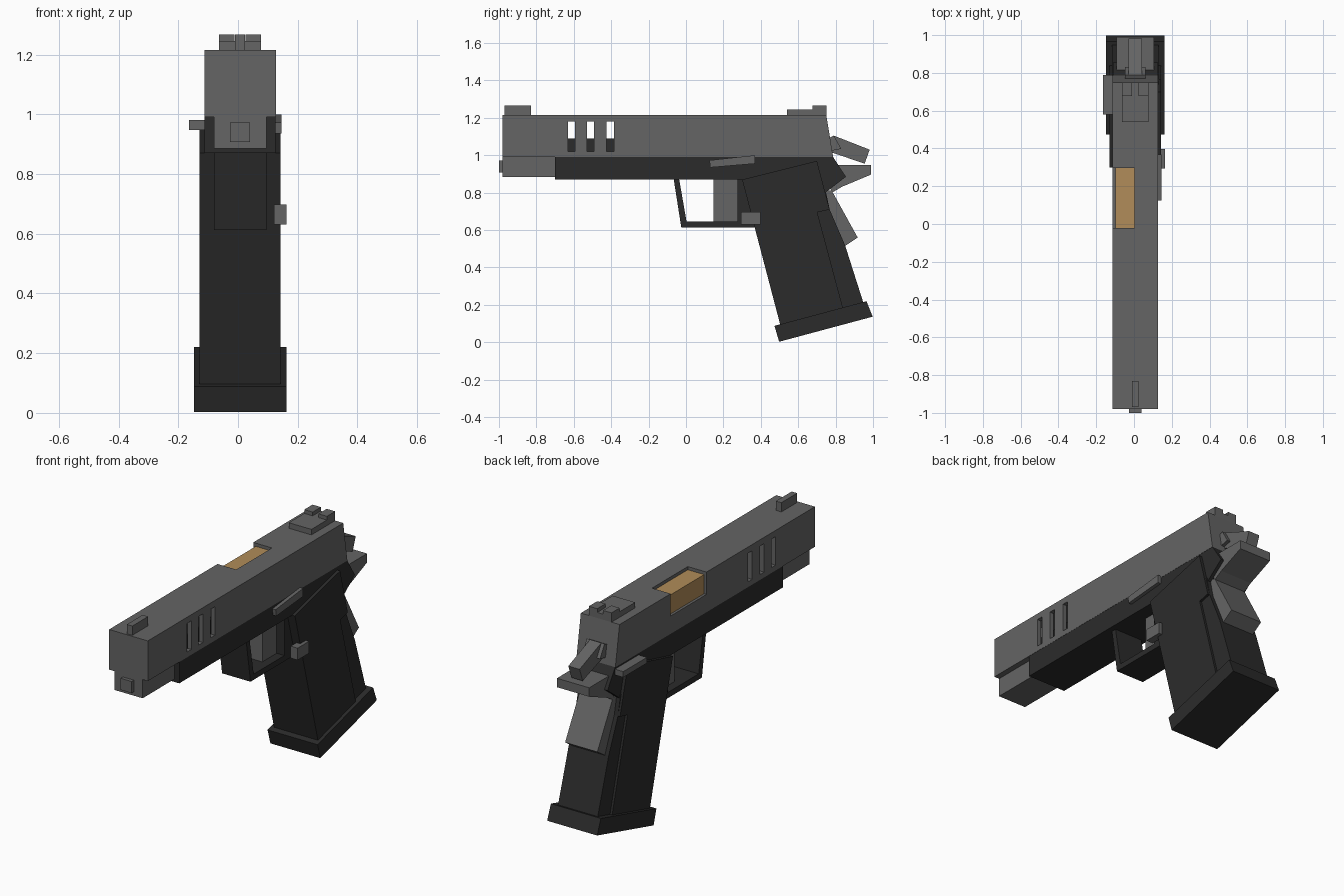
import bpy, bmesh

cube = bpy.data.objects.get("Cube")
if cube:
    bpy.data.objects.remove(cube, do_unlink=True)


def material(name, rgb):
    m = bpy.data.materials.new(name)
    m.use_nodes = True
    m.diffuse_color = (*rgb, 1)
    bsdf = next(n for n in m.node_tree.nodes if n.type == 'BSDF_PRINCIPLED')
    bsdf.inputs["Base Color"].default_value = (*rgb, 1)
    return m


steel = material("grey_steel", (0.128, 0.128, 0.128))
polymer = material("dark_polymer", (0.024, 0.024, 0.024))
brass = material("brass", (0.44, 0.265, 0.10))
MID = 0.007  # centre plane of the model


def profile(name, mat, pts, x0, x1):
    """Extrude a side outline of (y, z) points from x0 to x1."""
    bm = bmesh.new()
    face = bm.faces.new([bm.verts.new((x0, y, z)) for y, z in pts])
    geom = bmesh.ops.extrude_face_region(bm, geom=[face])["geom"]
    moved = [g for g in geom if isinstance(g, bmesh.types.BMVert)]
    bmesh.ops.translate(bm, verts=moved, vec=(x1 - x0, 0, 0))
    bmesh.ops.recalc_face_normals(bm, faces=bm.faces)
    mesh = bpy.data.meshes.new(name)
    bm.to_mesh(mesh)
    bm.free()
    mesh.materials.append(mat)
    ob = bpy.data.objects.new(name, mesh)
    bpy.context.collection.objects.link(ob)
    return ob


def wide(name, mat, pts, half):
    return profile(name, mat, pts, MID - half, MID + half)


def rect(y0, y1, z0, z1):
    return [(y0, z0), (y1, z0), (y1, z1), (y0, z1)]


def cut(target, cutter):
    cutter.hide_render = True
    mod = target.modifiers.new("cut", 'BOOLEAN')
    mod.operation = 'DIFFERENCE'
    mod.solver = 'EXACT'
    mod.object = cutter
    bpy.context.view_layer.objects.active = target
    bpy.ops.object.modifier_apply(modifier=mod.name)
    bpy.data.objects.remove(cutter, do_unlink=True)


# Slide with hollow front, vent slots and ejection port
slide = wide("slide", steel, [(-0.98, 0.99), (0.787, 0.99), (0.75, 1.215), (-0.98, 1.215)], 0.12)
cut(slide, wide("cavity_cutter", steel, rect(-0.70, -0.33, 0.95, 1.195), 0.095))
for y in (-0.632, -0.53, -0.424):
    cut(slide, wide("slot_cutter", steel, rect(y, y + 0.038, 1.02, 1.18), 0.3))
cut(slide, profile("port_cutter", steel, rect(-0.02, 0.297, 1.09, 1.3), -0.3, 0.003))
wide("slide_nose", steel, rect(-0.98, -0.69, 0.885, 1.0), 0.088)
wide("barrel_tip", steel, rect(-1.0, -0.97, 0.907, 0.972), 0.034)
wide("guide_rod_housing", polymer, rect(-0.69, -0.34, 0.97, 1.09), 0.085)
profile("barrel_chamber", brass, rect(-0.02, 0.297, 1.085, 1.197), -0.098, 0.01)

# Sights
wide("front_sight", steel, rect(-0.97, -0.83, 1.21, 1.267), 0.017)
wide("rear_sight_base", steel, rect(0.54, 0.75, 1.21, 1.246), 0.07)
for side, name in ((1, "left"), (-1, "right")):
    profile("rear_sight_post_" + name, steel, rect(0.677, 0.75, 1.24, 1.267),
            MID + side * 0.018, MID + side * 0.07)

# Frame, trigger guard and trigger
wide("frame", polymer, [(-0.7, 0.87), (0.35, 0.87), (0.6, 0.80), (0.745, 0.80),
                        (0.855, 0.885), (0.787, 0.99), (-0.7, 0.99)], 0.119)
wide("trigger_guard", polymer, [(-0.067, 0.88), (-0.025, 0.613), (0.40, 0.613), (0.40, 0.645),
                                (0.003, 0.645), (-0.038, 0.88)], 0.088)
wide("guard_rear", polymer, [(0.275, 0.613), (0.40, 0.613), (0.40, 0.88), (0.275, 0.88)], 0.088)
wide("trigger", steel, rect(0.148, 0.28, 0.64, 0.88), 0.04)

# Grip, backstrap and base plate
wide("grip", polymer, [(0.30, 0.87), (0.70, 0.97), (0.768, 0.71), (0.702, 0.695),
                       (0.84, 0.18), (0.505, 0.09)], 0.136)
wide("backstrap", polymer, [(0.5, 0.88), (0.745, 0.82), (0.768, 0.71), (0.85, 0.52),
                            (0.952, 0.20), (0.80, 0.16), (0.6, 0.6)], 0.123)
wide("base_plate", polymer, [(0.473, 0.088), (0.965, 0.22), (0.998, 0.137), (0.498, 0.003)], 0.155)

# Hammer, beavertail and grip safety
wide("hammer", steel, [(0.79, 1.105), (0.982, 1.03), (0.955, 0.955), (0.765, 1.02)], 0.035)
wide("hammer_pivot", steel, [(0.76, 1.02), (0.83, 1.035), (0.79, 1.105), (0.76, 1.09)], 0.055)
wide("beavertail", steel, [(0.81, 0.947), (0.99, 0.947), (0.99, 0.897), (0.835, 0.832),
                           (0.78, 0.80), (0.76, 0.86)], 0.10)
wide("grip_safety", steel, [(0.72, 0.82), (0.78, 0.81), (0.918, 0.56), (0.85, 0.515),
                            (0.76, 0.70)], 0.10)

# Side controls
profile("slide_stop", steel, [(0.13, 0.935), (0.368, 0.955), (0.368, 1.0), (0.125, 0.973)], 0.12, 0.146)
profile("magazine_release", steel, rect(0.295, 0.397, 0.63, 0.697), 0.12, 0.163)
profile("safety_lever", steel, rect(0.58, 0.79, 0.948, 0.98), -0.164, -0.10)
